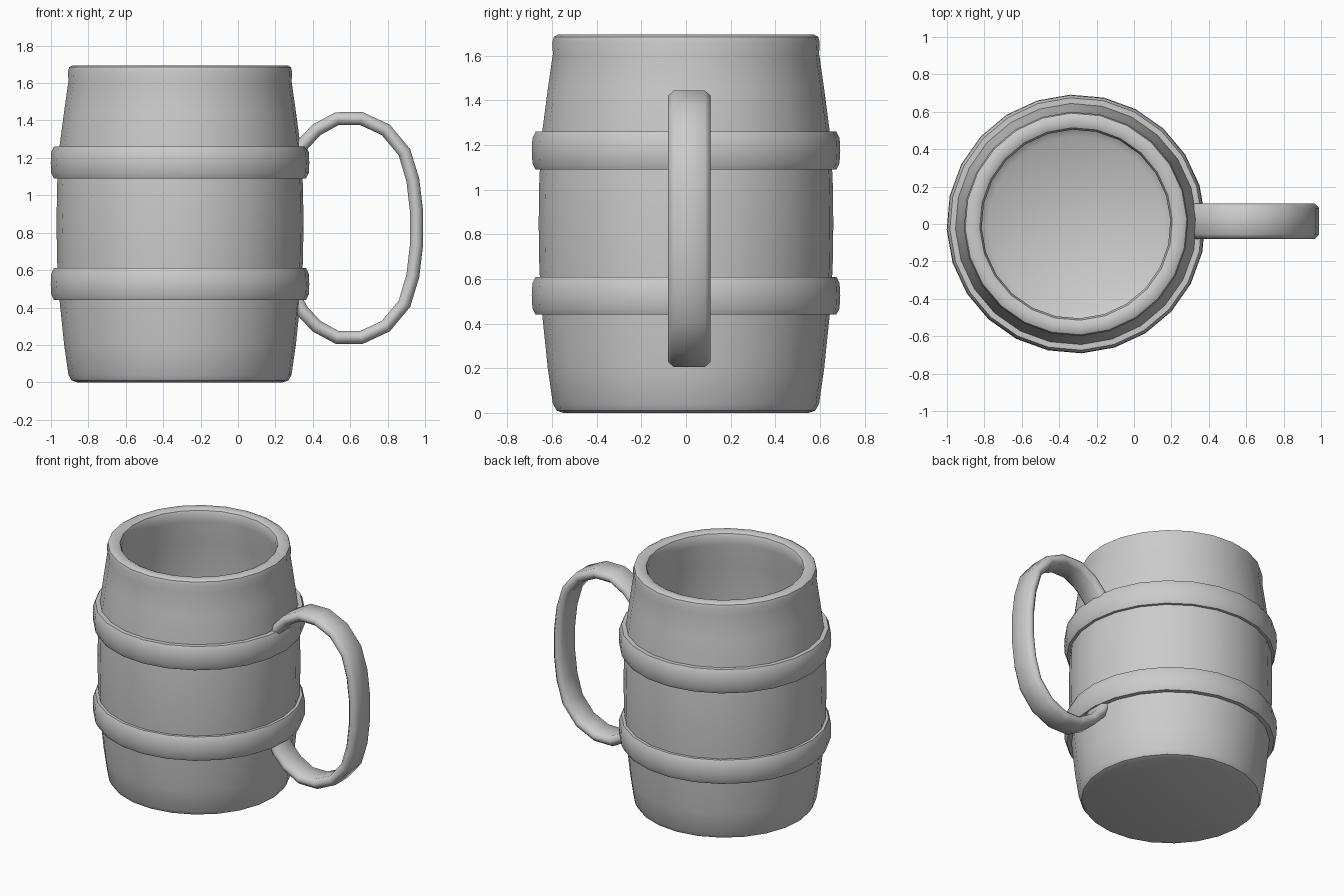
import bpy, bmesh, math
from mathutils import Vector

if "Cube" in bpy.data.objects:
    bpy.data.objects.remove(bpy.data.objects["Cube"])

CX = -0.31      # barrel axis
SIDES = 24
TURN = math.radians(2.5)


def finish(name, bm, angle):
    bmesh.ops.recalc_face_normals(bm, faces=bm.faces[:])
    me = bpy.data.meshes.new(name)
    bm.to_mesh(me)
    bm.free()
    ob = bpy.data.objects.new(name, me)
    bpy.context.collection.objects.link(ob)
    bpy.ops.object.select_all(action='DESELECT')
    ob.select_set(True)
    bpy.context.view_layer.objects.active = ob
    bpy.ops.object.shade_smooth_by_angle(angle=math.radians(angle))
    return ob


def bridge(bm, a, b):
    n = len(a)
    for i in range(n):
        j = (i + 1) % n
        bm.faces.new((a[i], a[j], b[j], b[i]))


def lathe(name, profile, closed, angle=40):
    """Revolve (radius, z) points; open profiles get capped ends."""
    bm = bmesh.new()
    rings = []
    for r, z in profile:
        rings.append([bm.verts.new((CX + r * math.cos(TURN + math.tau * i / SIDES),
                                    r * math.sin(TURN + math.tau * i / SIDES), z))
                      for i in range(SIDES)])
    for a, b in zip(rings, rings[1:]):
        bridge(bm, a, b)
    if closed:
        bridge(bm, rings[-1], rings[0])
    else:
        bm.faces.new(rings[0])
        bm.faces.new(rings[-1])
    return finish(name, bm, angle)


# Barrel body: outside, rolled rim, inside wall and floor
lathe("barrel_body", [
    (0.55, 0.0), (0.58, 0.01), (0.597, 0.04), (0.62, 0.2), (0.645, 0.44),
    (0.658, 0.65), (0.661, 0.85), (0.658, 1.05), (0.645, 1.26), (0.62, 1.45),
    (0.597, 1.61), (0.6, 1.66), (0.593, 1.685), (0.575, 1.695),
    (0.535, 1.695), (0.515, 1.685), (0.505, 1.66), (0.508, 1.61),
    (0.53, 1.45), (0.56, 1.2), (0.57, 0.85), (0.56, 0.5), (0.53, 0.24),
    (0.51, 0.13), (0.47, 0.1)], False)

# Two raised bands
for name, z in (("lower_band", 0.44), ("upper_band", 1.09)):
    lathe(name, [(0.63, z), (0.675, z), (0.689, z + 0.03), (0.692, z + 0.085),
                 (0.689, z + 0.14), (0.675, z + 0.17), (0.63, z + 0.17)], True)

# Handle: flat rounded strap swept along a loop, mirrored about z = MID
MID, YC = 0.825, 0.015
half = [(0.29, 1.17), (0.345, 1.27), (0.42, 1.35), (0.53, 1.41), (0.66, 1.41),
        (0.79, 1.35), (0.89, 1.23), (0.935, 1.08), (0.955, 0.91)]
path = [Vector(p) for p in half]
path += [Vector((p.x, 2 * MID - p.y)) for p in reversed(path)]
section = [(-0.095, -0.012), (-0.07, -0.035), (0.07, -0.035), (0.095, -0.012),
           (0.095, 0.012), (0.07, 0.035), (-0.07, 0.035), (-0.095, 0.012)]
bm = bmesh.new()
rings = []
for i, p in enumerate(path):
    t = (path[min(i + 1, len(path) - 1)] - path[max(i - 1, 0)]).normalized()
    n = Vector((-t.y, t.x))
    rings.append([bm.verts.new((p.x + n.x * h, YC + w, p.y + n.y * h)) for w, h in section])
for a, b in zip(rings, rings[1:]):
    bridge(bm, a, b)
bm.faces.new(rings[0])
bm.faces.new(rings[-1])
finish("handle", bm, 50)
